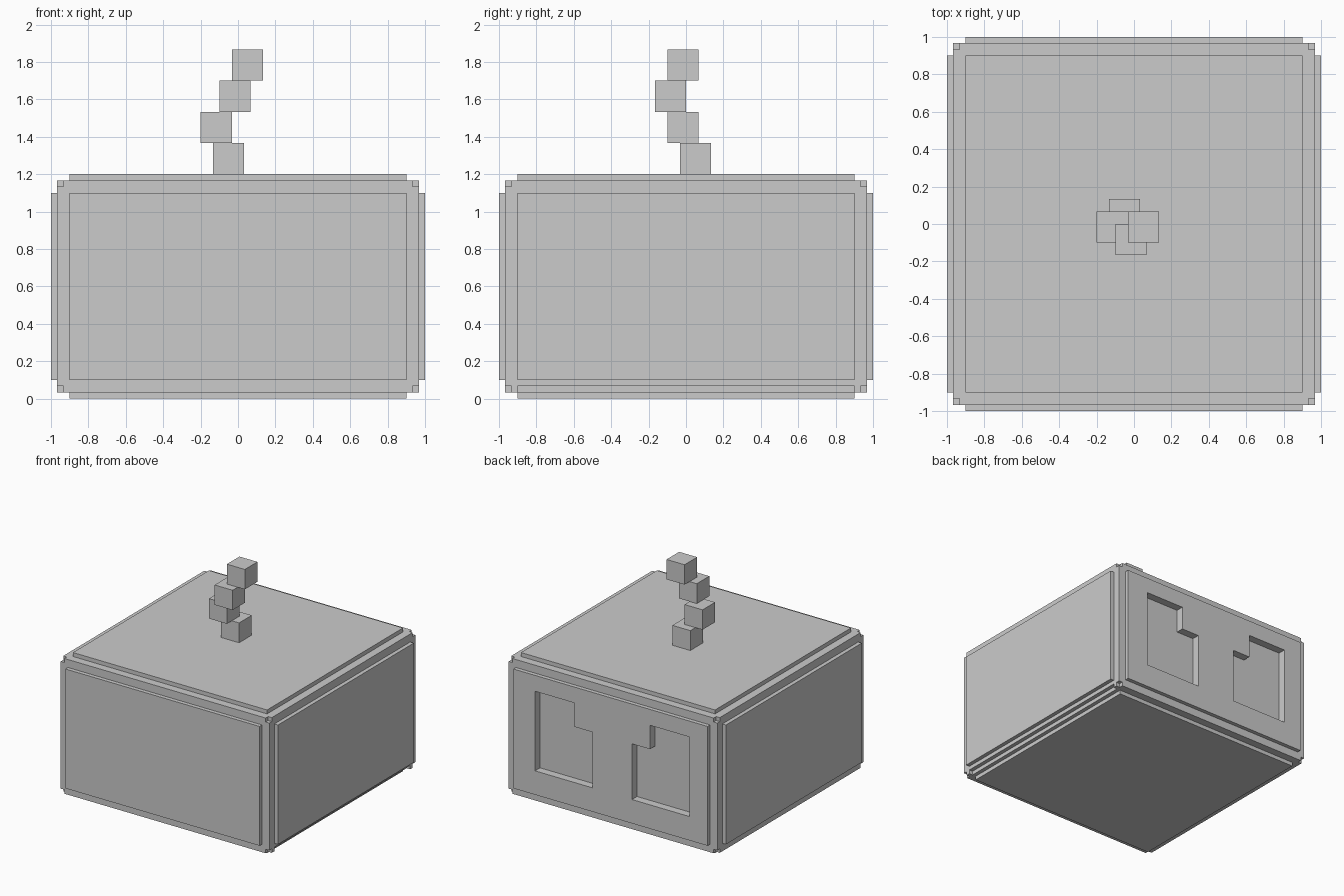
import bpy
from itertools import product

if "Cube" in bpy.data.objects:
    bpy.data.objects.remove(bpy.data.objects["Cube"])

V = 1 / 30  # one voxel


def box(name, x, y, z):
    """Box from (min, max) ranges given in voxels."""
    c = [(a + b) / 2 * V for a, b in (x, y, z)]
    bpy.ops.mesh.primitive_cube_add(size=1, location=c)
    o = bpy.context.object
    o.name = name
    o.scale = [(b - a) * V for a, b in (x, y, z)]
    bpy.ops.object.transform_apply(location=True, rotation=False, scale=True)
    return o


def combine(target, other, op):
    m = target.modifiers.new(op, 'BOOLEAN')
    m.operation, m.solver, m.object = op, 'EXACT', other
    bpy.context.view_layer.objects.active = target
    bpy.ops.object.modifier_apply(modifier=m.name)
    bpy.data.objects.remove(other)


# Main block with six raised panels
body = box("body", (-29, 29), (-29, 29), (1, 35))
for x, y, z in [((-30, 30), (-27, 27), (3, 33)),
                ((-27, 27), (-30, 30), (3, 33)),
                ((-27, 27), (-27, 27), (0, 36))]:
    combine(body, box("panel", x, y, z), 'UNION')

# Nick off the eight corners
for sx, sy, top in product((-1, 1), (-1, 1), (0, 1)):
    xr = sorted((28 * sx, 29.5 * sx))
    yr = sorted((28 * sy, 29.5 * sy))
    zr = (34, 35.5) if top else (0.5, 2)
    combine(body, box("corner_cut", xr, yr, zr), 'DIFFERENCE')

# Groove along the lower right edge
combine(body, box("groove_cut", (28, 29.5), (-27, 27), (0.5, 2)), 'DIFFERENCE')

# Two mirrored stepped recesses in the back panel
for s in (1, -1):
    for a, b, top in [(10, 21, 29), (5, 10.5, 23)]:
        xr = sorted((-0.5 + s * (a + 0.5), -0.5 + s * (b + 0.5)))
        combine(body, box("recess_cut", xr, (28, 31), (9, top)), 'DIFFERENCE')

# Winding stack of cubes on top
for i, (x, y) in enumerate([(-4, -1), (-6, -3), (-3, -5), (-1, -3)]):
    box(f"stack_cube_{i + 1}", (x, x + 5), (y, y + 5), (36 + 5 * i, 41 + 5 * i))
